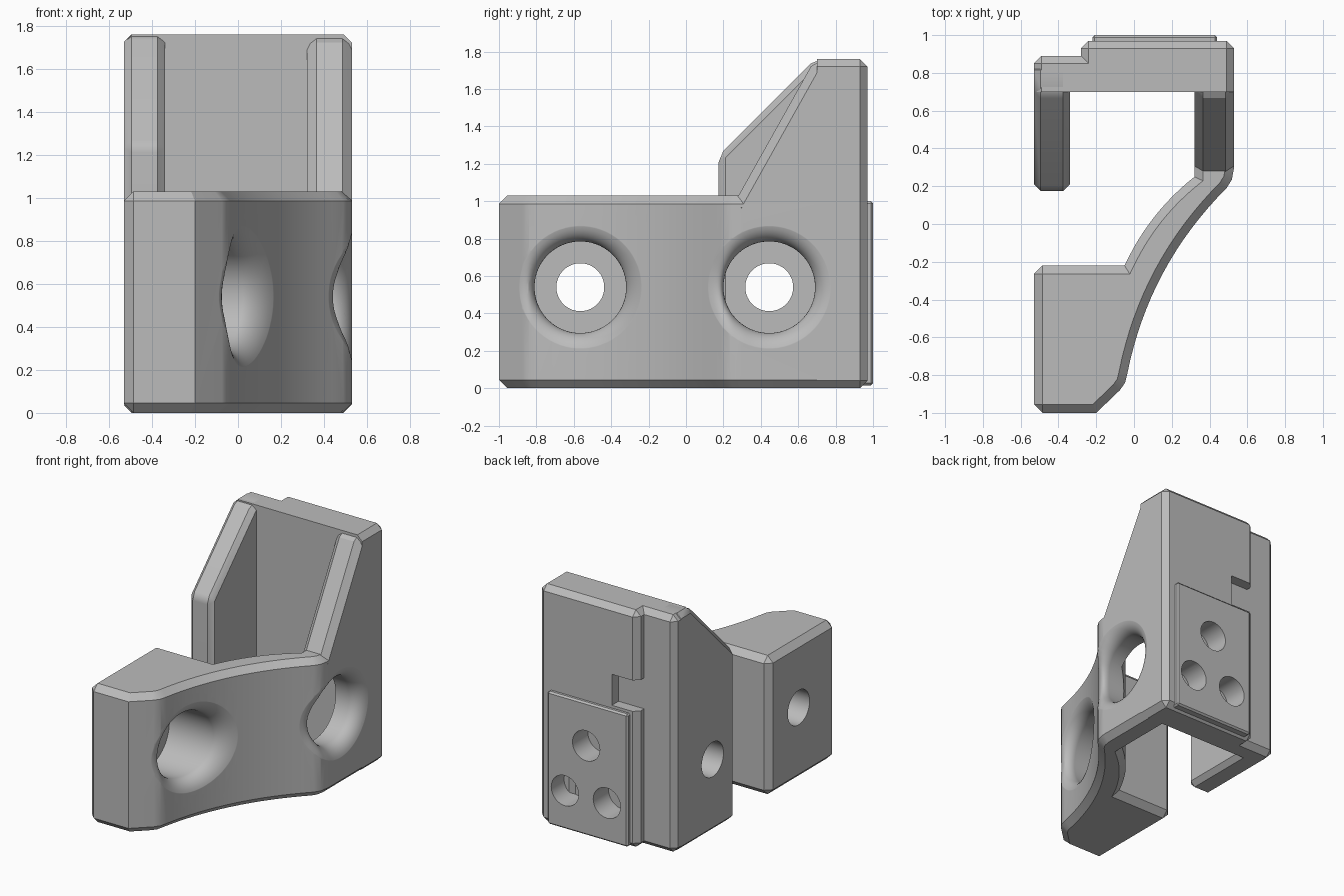
import bpy, bmesh, math
from mathutils import Vector

default = bpy.data.objects.get("Cube")
if default:
    bpy.data.objects.remove(default, do_unlink=True)

grey = bpy.data.materials.new("plain grey")
grey.use_nodes = True
grey.diffuse_color = (0.5, 0.5, 0.5, 1)
grey.node_tree.nodes["Principled BSDF"].inputs["Base Color"].default_value = (0.5, 0.5, 0.5, 1)

CHAMFER = 0.045
HOLE_Z = 0.54
FRONT_HOLE_Y, REAR_HOLE_Y = -0.565, 0.445
BORE, COUNTERBORE = 0.128, 0.245


def add_object(name, bm):
    bmesh.ops.recalc_face_normals(bm, faces=bm.faces)
    mesh = bpy.data.meshes.new(name)
    bm.to_mesh(mesh)
    bm.free()
    mesh.materials.append(grey)
    obj = bpy.data.objects.new(name, mesh)
    bpy.context.scene.collection.objects.link(obj)
    return obj


def prism(name, outline, low, high, axis="z", chamfer=CHAMFER, keep_sharp=None):
    """Extrude an outline along z (xy outline) or x (yz outline) and chamfer its convex edges."""
    bm = bmesh.new()
    place = (lambda a, b: (a, b, low)) if axis == "z" else (lambda a, b: (low, a, b))
    shift = (0, 0, high - low) if axis == "z" else (high - low, 0, 0)
    face = bm.faces.new([bm.verts.new(place(a, b)) for a, b in outline])
    ext = bmesh.ops.extrude_face_region(bm, geom=[face])
    bmesh.ops.translate(bm, vec=shift, verts=[v for v in ext["geom"] if isinstance(v, bmesh.types.BMVert)])
    bmesh.ops.recalc_face_normals(bm, faces=bm.faces)
    bm.normal_update()
    edges = []
    for e in bm.edges:
        mid = (e.verts[0].co + e.verts[1].co) / 2
        along = (e.verts[1].co - e.verts[0].co).normalized()
        upright = axis == "z" and abs(along.z) > 0.9
        limit = math.radians(60 if upright else 20)
        if e.is_convex and e.calc_face_angle() > limit and not (keep_sharp and keep_sharp(mid)):
            edges.append(e)
    if chamfer:
        bmesh.ops.bevel(bm, geom=edges, offset=chamfer, segments=1, affect="EDGES", clamp_overlap=False)
    return add_object(name, bm)


def box(name, x, y, z, chamfer=0):
    return prism(name, [(x[0], y[0]), (x[1], y[0]), (x[1], y[1]), (x[0], y[1])], z[0], z[1], chamfer=chamfer)


def loft(name, rings):
    """Skin closed rings of points and cap both ends."""
    bm = bmesh.new()
    loops = [[bm.verts.new(p) for p in ring] for ring in rings]
    n = len(loops[0])
    for a, b in zip(loops, loops[1:]):
        for i in range(n):
            bm.faces.new((a[i], a[(i + 1) % n], b[(i + 1) % n], b[i]))
    bm.faces.new(loops[0])
    bm.faces.new(loops[-1])
    return add_object(name, bm)


def ring(radius, y, z, x_of_y, n=64):
    pts = []
    for i in range(n):
        t = math.tau * (i + 0.5) / n
        py = y + radius * math.cos(t)
        pts.append((x_of_y(py), py, z + radius * math.sin(t)))
    return pts


def cut(obj, *cutters):
    for c in cutters:
        m = obj.modifiers.new("cut", "BOOLEAN")
        m.operation, m.solver, m.object = "DIFFERENCE", "EXACT", c
        c.hide_render = True
    bpy.context.view_layer.update()
    evaluated = obj.evaluated_get(bpy.context.evaluated_depsgraph_get())
    baked = bpy.data.meshes.new_from_object(evaluated)
    obj.modifiers.clear()
    obj.data = baked


def bezier(a, c, b, steps=16):
    a, b, c = Vector(a), Vector(b), Vector(c)
    return [tuple(a * (1 - t) ** 2 + c * 2 * t * (1 - t) + b * t * t) for t in (i / steps for i in range(steps + 1))]


# Outer and inner curves of the arm, seen from above
outer = [(-0.2, -1.0), (-0.075, -0.88), (-0.047, -0.84)]
outer += bezier((-0.035, -0.79), (0.079, -0.221), (0.49, 0.19))
outer += [(0.518, 0.235), (0.53, 0.3)]
inner = bezier((-0.05, -0.22), (0.08, 0.06), (0.32, 0.25), 12)


def outer_x(y):
    for (x0, y0), (x1, y1) in zip(outer, outer[1:]):
        if y0 <= y <= y1:
            return x0 + (x1 - x0) * (y - y0) / (y1 - y0)
    return outer[-1][0] if y > 0 else outer[0][0]


def flared_cutter(name, y, inner_rings):
    """Counterbore whose mouth is rounded into the curved outer surface."""
    rings = [ring(r, y, HOLE_Z, lambda py, x=x: x) for r, x in inner_rings]
    for i in range(11):
        t = math.pi / 2 * i / 10
        r = COUNTERBORE + 0.115 * (1 - math.cos(t))
        h = -0.1 + 0.104 * math.sin(t)
        rings.append(ring(r, y, HOLE_Z, lambda py, h=h: outer_x(py) + h))
    rings.append(ring(0.365, y, HOLE_Z, lambda py: 0.8))
    return loft(name, rings)


# Front block, curved arm and lower right wall in one piece
arm = prism("curved_arm", [(-0.53, -1.0)] + outer + [(0.53, 0.85), (0.32, 0.85)] + inner[::-1] + [(-0.53, -0.22)], 0, 1.03)

# Sloped upper part of the right wall
right_gusset = prism("right_gusset", [(0.219, 0.92), (0.85, 0.92), (0.85, 1.76), (0.69, 1.76)], 0.32, 0.53, "x")

# Left wall
left_wall = prism("left_wall", [(0.175, 0), (0.85, 0), (0.85, 1.76), (0.69, 1.76), (0.175, 1.245)], -0.53, -0.34, "x", 0.035)

# Back plate with a step along one side
plate = prism("back_plate", [(-0.53, 0.7), (0.53, 0.7), (0.53, 0.97), (-0.28, 0.97), (-0.28, 0.89), (-0.53, 0.89)],
              0, 1.76, chamfer=0.04, keep_sharp=lambda p: p.y < 0.71 and p.z > 0.1)

# Raised mounting pad
pad = box("mounting_pad", (-0.22, 0.44), (0.93, 1.0), (0.015, 1.0), 0.012)

# Cutters
front_bore = flared_cutter("front_bore_cutter", FRONT_HOLE_Y,
                           [(BORE, -0.8), (BORE, -0.34), (COUNTERBORE, -0.34)])
rear_bore = flared_cutter("rear_bore_cutter", REAR_HOLE_Y, [(COUNTERBORE, 0.1)])
wall_bore = loft("wall_bore_cutter", [ring(BORE, REAR_HOLE_Y, HOLE_Z, lambda py, x=x: x) for x in (-0.8, -0.2)])
pocket = box("pocket_cutter", (-0.4, -0.07), (0.891, 1.2), (1.02, 1.25))
pad_bores = []
for x, z in ((0.12, 0.68), (0.295, 0.3), (-0.05, 0.3)):
    loops = []
    for y in (0.82, 1.2):
        loops.append([(x + 0.112 * math.cos(math.tau * i / 40), y, z + 0.112 * math.sin(math.tau * i / 40)) for i in range(40)])
    pad_bores.append(loft("pad_bore_cutter", loops))

cut(arm, front_bore, rear_bore)
cut(left_wall, wall_bore)
cut(plate, rear_bore, pocket, *pad_bores)
cut(pad, *pad_bores)
for c in [front_bore, rear_bore, wall_bore, pocket] + pad_bores:
    bpy.data.objects.remove(c, do_unlink=True)

# Smooth curves, crisp chamfers
for obj in (arm, right_gusset, left_wall, plate, pad):
    obj.data.shade_smooth()
    obj.data.set_sharp_from_angle(angle=math.radians(30))
    normals = obj.modifiers.new("normals", "WEIGHTED_NORMAL")
    normals.keep_sharp = True
